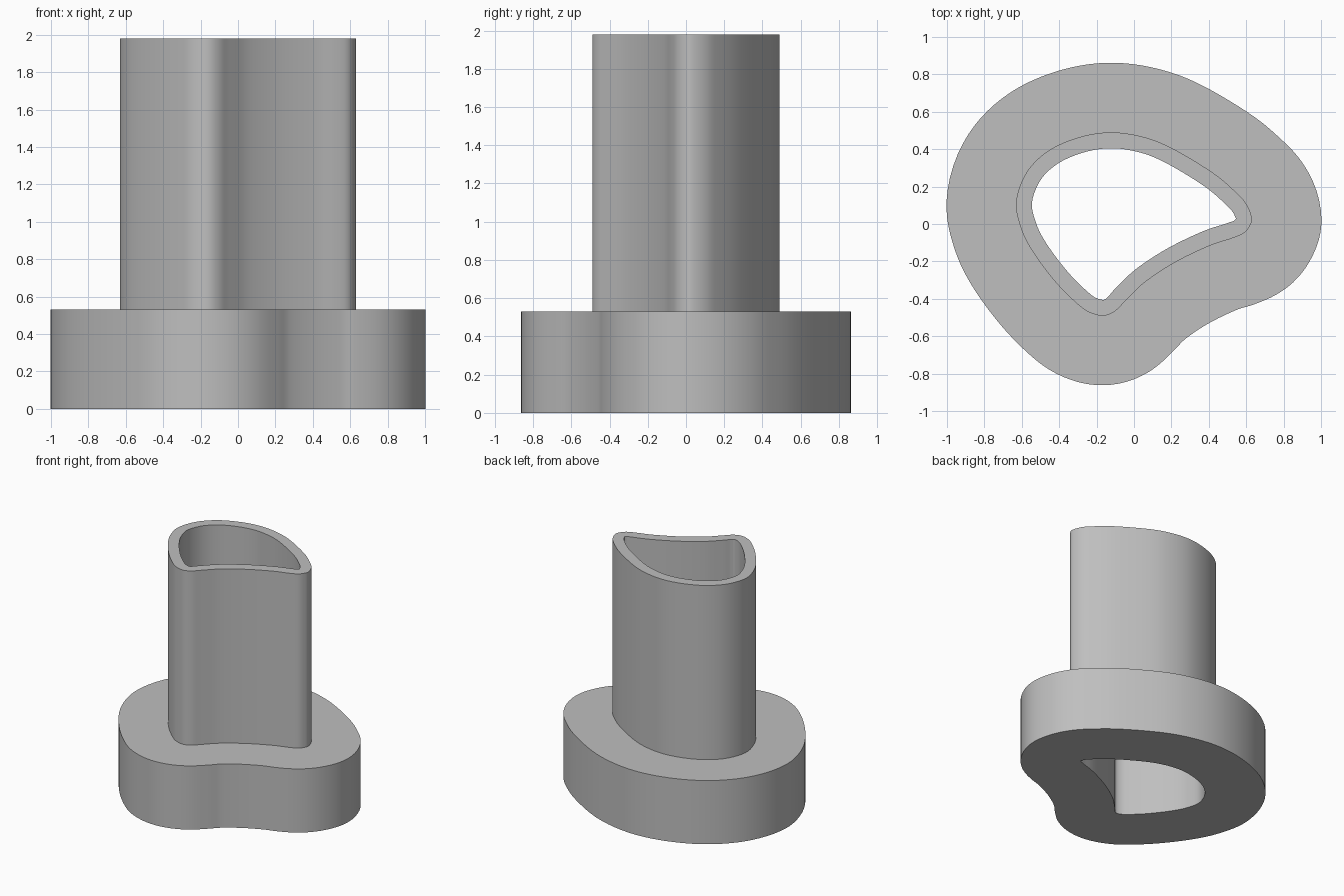
import bpy, bmesh
from math import sin, cos, radians, pi

cube = bpy.data.objects.get("Cube")
if cube:
    bpy.data.objects.remove(cube, do_unlink=True)

# Main dimensions
WALL, FLANGE = 0.085, 0.372
FLANGE_TOP, TUBE_TOP = 0.53, 1.98
STEPS = 6

# Outer tube outline: x, y, and outward direction in degrees
outline = [
    (.63, .03, 0), (.605, .1, 35), (.55, .165, 48), (.42, .275, 54.5),
    (.2, .407, 63), (.04, .468, 75), (-.13, .49, 91), (-.3, .462, 107),
    (-.46, .39, 124), (-.575, .275, 146), (-.63, .12, 179),
    (-.605, -.02, 198), (-.54, -.15, 212), (-.42, -.31, 221),
    (-.3, -.43, 230), (-.23, -.476, 247), (-.16, -.49, 270),
    (-.1, -.465, 298), (-.04, -.405, 311), (.06, -.31, 306),
    (.22, -.205, 300), (.4, -.118, 294), (.52, -.078, 289),
    (.585, -.05, 310), (.618, -.012, 335),
]


def row(i):
    """Outline row with the direction unwrapped across the seam."""
    turns, k = divmod(i, len(outline))
    x, y, angle = outline[k]
    return x, y, angle + 360 * turns


def spline(a, b, c, d, t):
    """Smooth interpolation between b and c."""
    return b + t / 2 * (c - a + t * (2*a - 5*b + 4*c - d + t * (3*(b - c) + d - a)))


samples = []
for i in range(len(outline)):
    rows = [row(i + k) for k in (-1, 0, 1, 2)]
    for s in range(STEPS):
        samples.append([spline(*values, s / STEPS) for values in zip(*rows)])


def add_ring(bm, offset, z):
    """Closed loop parallel to the tube outline at height z."""
    return [bm.verts.new((x + offset * cos(radians(a)),
                          y + offset * sin(radians(a)), z))
            for x, y, a in samples]


# Closed wall section swept round the outline: flange, tube, through hole
section = [(FLANGE, 0), (FLANGE, FLANGE_TOP), (0, FLANGE_TOP),
           (0, TUBE_TOP), (-WALL, TUBE_TOP), (-WALL, 0)]
bm = bmesh.new()
rings = [add_ring(bm, offset, z) for offset, z in section]
n = len(samples)
for r, lower in enumerate(rings):
    upper = rings[(r + 1) % len(rings)]
    for i in range(n):
        j = (i + 1) % n
        bm.faces.new((lower[i], lower[j], upper[j], upper[i]))
bmesh.ops.recalc_face_normals(bm, faces=bm.faces)

mesh = bpy.data.meshes.new("flanged_tube")
bm.to_mesh(mesh)
bm.free()
tube = bpy.data.objects.new("flanged_tube", mesh)
bpy.context.collection.objects.link(tube)

# Plain grey finish
grey = bpy.data.materials.new("plain_grey")
grey.use_nodes = True
colour = (0.52, 0.52, 0.52, 1)
grey.diffuse_color = colour
grey.node_tree.nodes["Principled BSDF"].inputs["Base Color"].default_value = colour
mesh.materials.append(grey)

# Smooth sides with crisp rims
bpy.ops.object.select_all(action="DESELECT")
tube.select_set(True)
bpy.context.view_layer.objects.active = tube
bpy.ops.object.shade_smooth_by_angle(angle=pi / 6)
